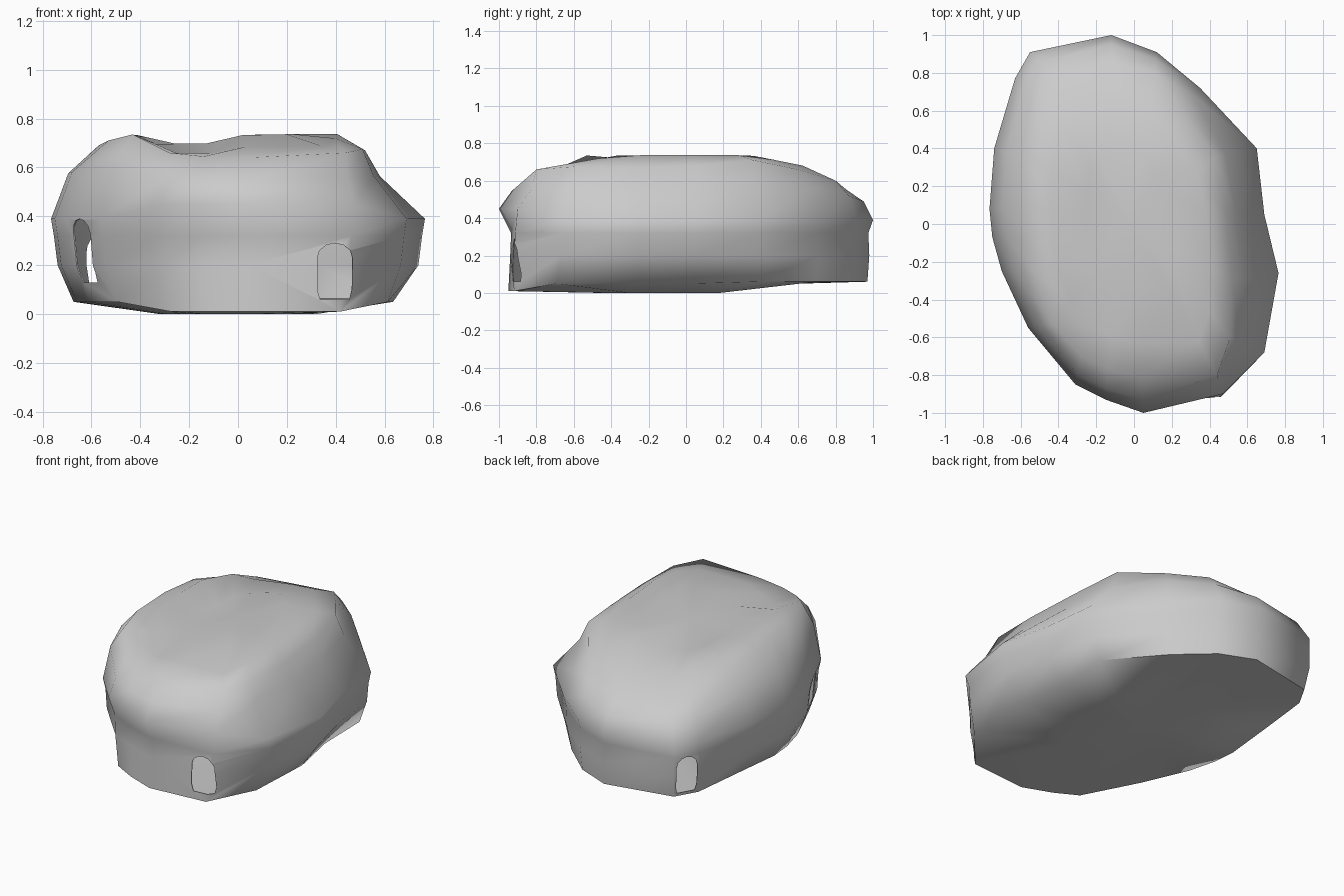
import bpy, bmesh, math
from mathutils import Vector

if "Cube" in bpy.data.objects:
    bpy.data.objects.remove(bpy.data.objects["Cube"])

# Widest outline seen from above (x, y), counter-clockwise
outline = [(.765,-.26),(.69,.05),(.65,.4),(.35,.72),(.12,.91),(-.12,1),
           (-.55,.91),(-.63,.77),(-.74,.4),(-.765,.08),(-.75,-.07),(-.7,-.25),
           (-.56,-.55),(-.31,-.85),(-.15,-.93),(.05,-1),(.47,-.9),(.69,-.68)]
# Edge of the upper plateau (x, y, z), same order
shoulder = [(.52,-.3,.67),(.49,.05,.68),(.43,.36,.71),(.26,.6,.66),(.11,.8,.6),(-.12,.86,.55),
            (-.4,.77,.57),(-.5,.64,.6),(-.56,.36,.67),(-.57,.08,.69),(-.55,-.06,.7),(-.53,-.25,.71),
            (-.43,-.53,.735),(-.28,-.7,.66),(-.14,-.77,.645),(.04,-.81,.64),(.44,-.8,.66),(.51,-.6,.675)]
# Height of the plateau across x: two ridges with a trough between
ridge = [(-1,.68),(-.55,.7),(-.42,.735),(-.25,.67),(.03,.735),(.43,.737),(1,.7)]

def top_z(x, y):
    for (x0, z0), (x1, z1) in zip(ridge, ridge[1:]):
        if x <= x1:
            z = z0 + (z1 - z0) * (x - x0) / (x1 - x0)
            break
    return z - .2 * max(0, y - .35, -y - .38)

def base_point(x, y):
    corner = x < -.5 and y > .7          # foot beside the back hole
    fx = .97 if corner else .88 if x < 0 else .89 if abs(y) > .3 else .83
    fy = .97 if y > 0 else (1.02 if x > .4 else .95)
    return (x*fx, y*fy, .06 if y > .2 else .05 if abs(x) > .5 else .01)

def wall_point(x, y, z, fx, fy):
    # The front wall tucks in under the overhanging nose
    nose = .04 if y < -.8 and x < .3 else 0
    if x < -.5 and y > .7:
        fx = fy = 1
    return (x*fx, y*(fy - nose + (.04 if y < -.8 and x > .3 else 0)), z)

def mesh_object(name, bm):
    bmesh.ops.recalc_face_normals(bm, faces=bm.faces)
    me = bpy.data.meshes.new(name)
    bm.to_mesh(me)
    bm.free()
    ob = bpy.data.objects.new(name, me)
    bpy.context.collection.objects.link(ob)
    return ob

# Rock rings from underside to crown
rings = [[(x*.42, y*.45, .045 if y > .4 else 0) for x, y in outline],
         [base_point(x, y) for x, y in outline],
         [wall_point(x, y, .2, .965, .98) for x, y in outline],
         [wall_point(x, y, .32, .985, .975) for x, y in outline],
         [(x, y, .45 if y < -.84 else .39) for x, y in outline]]
upper = []
for (x, y), s in zip(outline, shoulder):
    f = .75 if x > .4 else .36
    upper.append((x + (s[0]-x)*f, y + (s[1]-y)*f, .39 + (s[2]-.39)*.62))
rings += [upper, shoulder]
for k in (.78, .45):
    rings.append([(x*k, y*k, top_z(x*k, y*k)) for x, y, z in shoulder])

bm = bmesh.new()
loops = [[bm.verts.new(p) for p in r] for r in rings]
n = len(outline)
for a, b in zip(loops, loops[1:]):
    for i in range(n):
        j = (i + 1) % n
        bm.faces.new((a[i], a[j], b[j], b[i]))
for loop, z in ((loops[0], .01), (loops[-1], .71)):
    c = bm.verts.new((-.02, 0, z))
    for i in range(n):
        bm.faces.new((loop[i], loop[(i + 1) % n], c))
rock = mesh_object("hollow_rock", bm)

# Hollow shell
shell = rock.modifiers.new("shell", 'SOLIDIFY')
shell.thickness = .006
shell.offset = -1

# Arched entrance holes cut through the wall
def entrance(name, x, y, z0, z1, width, heading):
    d = Vector((*heading, 0)).normalized()
    side = Vector((-d.y, d.x, 0))
    w, r = width / 2, .06
    prof = [(-w*.85, z0), (w*.85, z0), (w, z0 + .04)]
    prof += [(w*math.cos(t*math.pi/6), z1 - r + r*math.sin(t*math.pi/6)) for t in range(7)]
    prof.append((-w, z0 + .04))
    b = bmesh.new()
    ends = [[b.verts.new(Vector((x, y, z)) + side*u + d*s) for u, z in prof] for s in (-.14, .2)]
    b.faces.new(ends[0])
    b.faces.new(ends[1])
    for i in range(len(prof)):
        j = (i + 1) % len(prof)
        b.faces.new((ends[0][i], ends[0][j], ends[1][j], ends[1][i]))
    cutter = mesh_object(name, b)
    cutter.hide_render = True
    cutter.hide_set(True)
    m = rock.modifiers.new(name, 'BOOLEAN')
    m.operation = 'DIFFERENCE'
    m.solver = 'EXACT'
    m.object = cutter

entrance("front_hole_cutter", .395, -.9, .06, .29, .145, (.1, -1))
entrance("side_hole_cutter", -.65, -.36, .13, .39, .16, (-.9, -.43))
entrance("back_hole_cutter", -.585, .83, .08, .31, .13, (-.8, .6))

# Smooth shading, sharp only at the strong breaks
bpy.context.view_layer.objects.active = rock
rock.select_set(True)
bpy.ops.object.shade_smooth_by_angle(angle=math.radians(62))
